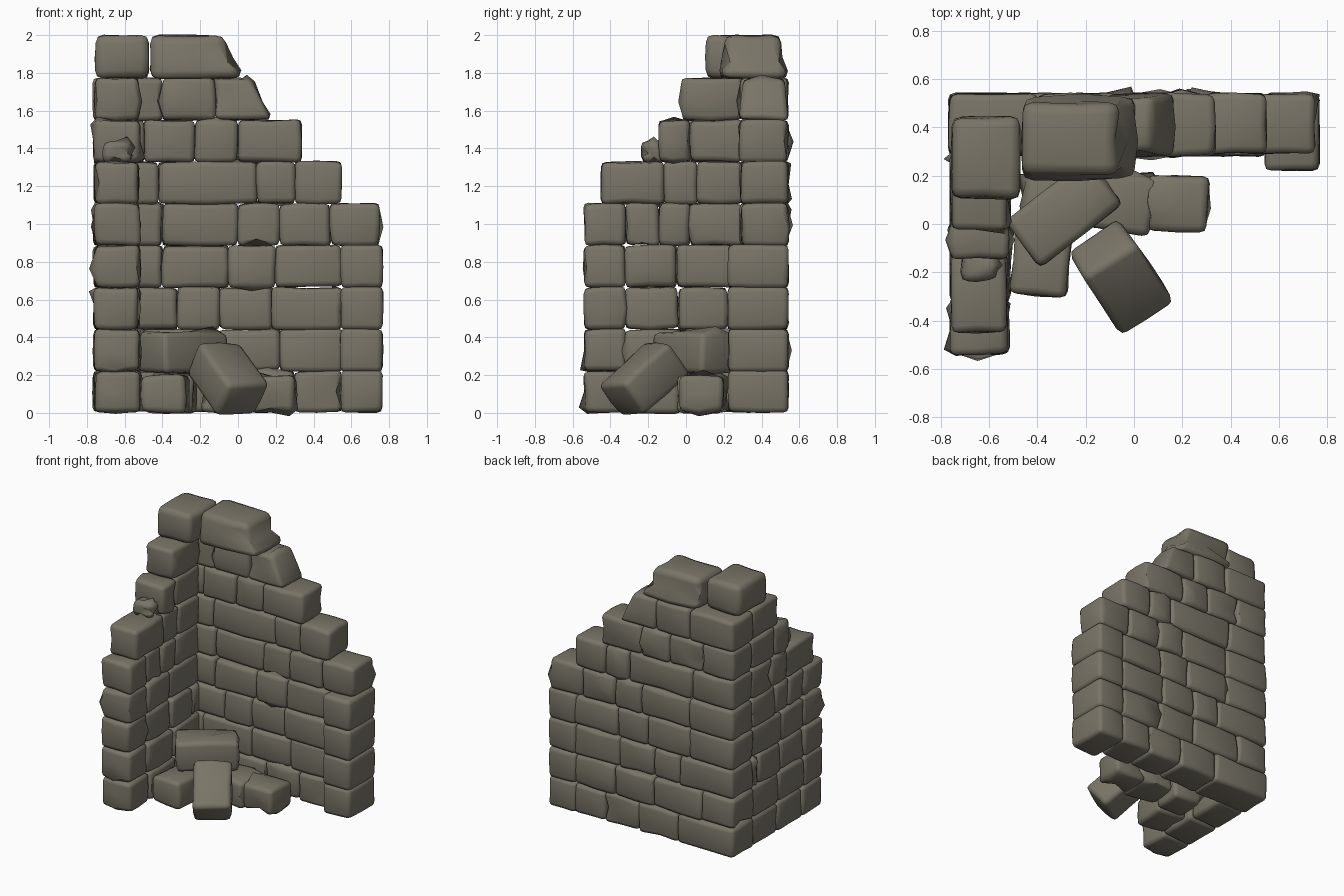
import bpy, bmesh, math, random
from mathutils import Euler, Vector

random.seed(7)
if "Cube" in bpy.data.objects:
    bpy.data.objects.remove(bpy.data.objects["Cube"])

mat = bpy.data.materials.new("weathered_stone")
mat.use_nodes = True
COLOUR = (0.19, 0.175, 0.135, 1)
mat.diffuse_color = COLOUR
bsdf = mat.node_tree.nodes["Principled BSDF"]
bsdf.inputs["Base Color"].default_value = COLOUR
bsdf.inputs["Roughness"].default_value = 0.9


def stone(name, centre, size, rot=(0, 0, 0), lean=0, rough=0.014, round_by=0.028, taper=0):
    """Rough-hewn block: chipped grid cube with worn edges."""
    bm = bmesh.new()
    bmesh.ops.create_cube(bm, size=1)
    bmesh.ops.subdivide_edges(bm, edges=bm.edges[:], cuts=1, use_grid_fill=True)
    for v in bm.verts:
        top = v.co.z + 0.5
        v.co.y *= 1 - taper * top
        side = v.co.x
        v.co = Vector(a * b for a, b in zip(v.co, size))
        if side > 0.1:
            v.co.x -= lean * top
        # chip inwards so courses stay within their lines
        for i in range(3):
            v.co[i] -= math.copysign(random.uniform(-0.2, 1) * rough, v.co[i])
    edges = [e for e in bm.edges if e.calc_face_angle(0) > math.radians(50)]
    bmesh.ops.bevel(bm, geom=edges, offset=round_by, segments=2, profile=0.55,
                    affect='EDGES', clamp_overlap=True)
    bmesh.ops.recalc_face_normals(bm, faces=bm.faces[:])
    for f in bm.faces:
        f.smooth = True
    me = bpy.data.meshes.new(name)
    bm.to_mesh(me)
    bm.free()
    me.materials.append(mat)
    ob = bpy.data.objects.new(name, me)
    ob.location = centre
    ob.rotation_euler = Euler([math.radians(a) for a in rot])
    bpy.context.collection.objects.link(ob)
    return ob


def block(name, x, y, z, **kw):
    """Stone filling the given x, y and z ranges."""
    spans = (x, y, z)
    return stone(name, [(a + b) / 2 for a, b in spans], [b - a for a, b in spans], **kw)


LEFT, INNER, BACK = -0.765, -0.515, 0.545
COURSE = 0.2215
GAP = 0.006  # overlap that closes the joints


def course_z(row):
    return (max(0, row * COURSE - GAP), (row + 1) * COURSE + GAP)


# Back wall: joints along x for every course
back_joints = [
    (-0.3, 0.02, 0.3, 0.55),
    (-0.5, -0.1, 0.22, 0.55),
    (-0.32, -0.1, 0.18, 0.55),
    (-0.4, -0.05, 0.2, 0.55),
    (-0.4, 0, 0.22, 0.49, 0.755),
    (-0.42, 0.1, 0.3, 0.555),
    (-0.5, -0.23, 0, 0.34),
    (-0.4, -0.12, 0.18),
]
for row, joints in enumerate(back_joints):
    xs = (LEFT,) + joints
    for i, (a, b) in enumerate(zip(xs, xs[1:])):
        last = i == len(xs) - 2
        block(f"back_wall_stone_{row}_{i}", (a - GAP, b + (0 if last and row > 3 else GAP)),
              (0.285 + random.uniform(-0.01, 0.01), BACK), course_z(row),
              lean=0.1 if last and row == 7 else 0, taper=0.15 if last and row == 7 else 0)

# Pier at the free end of the back wall
for row in range(4):
    block(f"end_pier_stone_{row}", (0.54, 0.77), (0.22, BACK), course_z(row), rough=0.008)

# Side wall: joints along y for every course, from the free end to the back wall
side_joints = [
    (-0.545, -0.3, 0, 0.3),
    (-0.545, -0.32, -0.02, 0.3),
    (-0.545, -0.32, -0.04, 0.22, 0.32),
    (-0.545, -0.32, -0.05, 0.3),
    (-0.545, -0.32, -0.14, 0.02, 0.3),
    (-0.455, -0.12, 0.06, 0.3),
    (-0.15, 0.02, 0.3),
    (-0.03, 0.3),
]
for row, ys in enumerate(side_joints):
    for i, (a, b) in enumerate(zip(ys, ys[1:])):
        block(f"side_wall_stone_{row}_{i}", (LEFT, INNER + random.uniform(-0.012, 0.008)),
              (a - (GAP if i else 0), b + GAP), course_z(row))
block("side_wall_chip", (-0.72, -0.56), (-0.24, -0.1), (1.32, 1.44), round_by=0.035)

# Capping stones
block("cap_corner_stone", (-0.76, -0.47), (0.1, 0.45), (1.765, 2.005), round_by=0.04)
block("cap_long_stone", (-0.47, 0.02), (0.17, 0.54), (1.765, 2.005), lean=0.09,
      taper=0.18, round_by=0.045)

# Fallen rubble in the corner
rubble = [
    ("front", (-0.385, -0.16, 0.1), (0.25, 0.29, 0.21), (0, 0, -6)),
    ("rear", (-0.34, 0.08, 0.1), (0.24, 0.25, 0.21), (0, 0, -4)),
    ("middle", (-0.05, 0.085, 0.1), (0.28, 0.25, 0.21), (0, 0, -8)),
    ("outer", (0.18, 0.085, 0.1), (0.26, 0.24, 0.2), (0, 0, -3)),
    ("upper", (-0.29, 0.045, 0.32), (0.44, 0.25, 0.23), (0, 0, 38)),
    ("leaning", (-0.055, -0.22, 0.18), (0.27, 0.38, 0.23), (38, 0, 33)),
]
for part, centre, size, rot in rubble:
    stone(f"rubble_{part}_stone", centre, size, rot, round_by=0.03)
